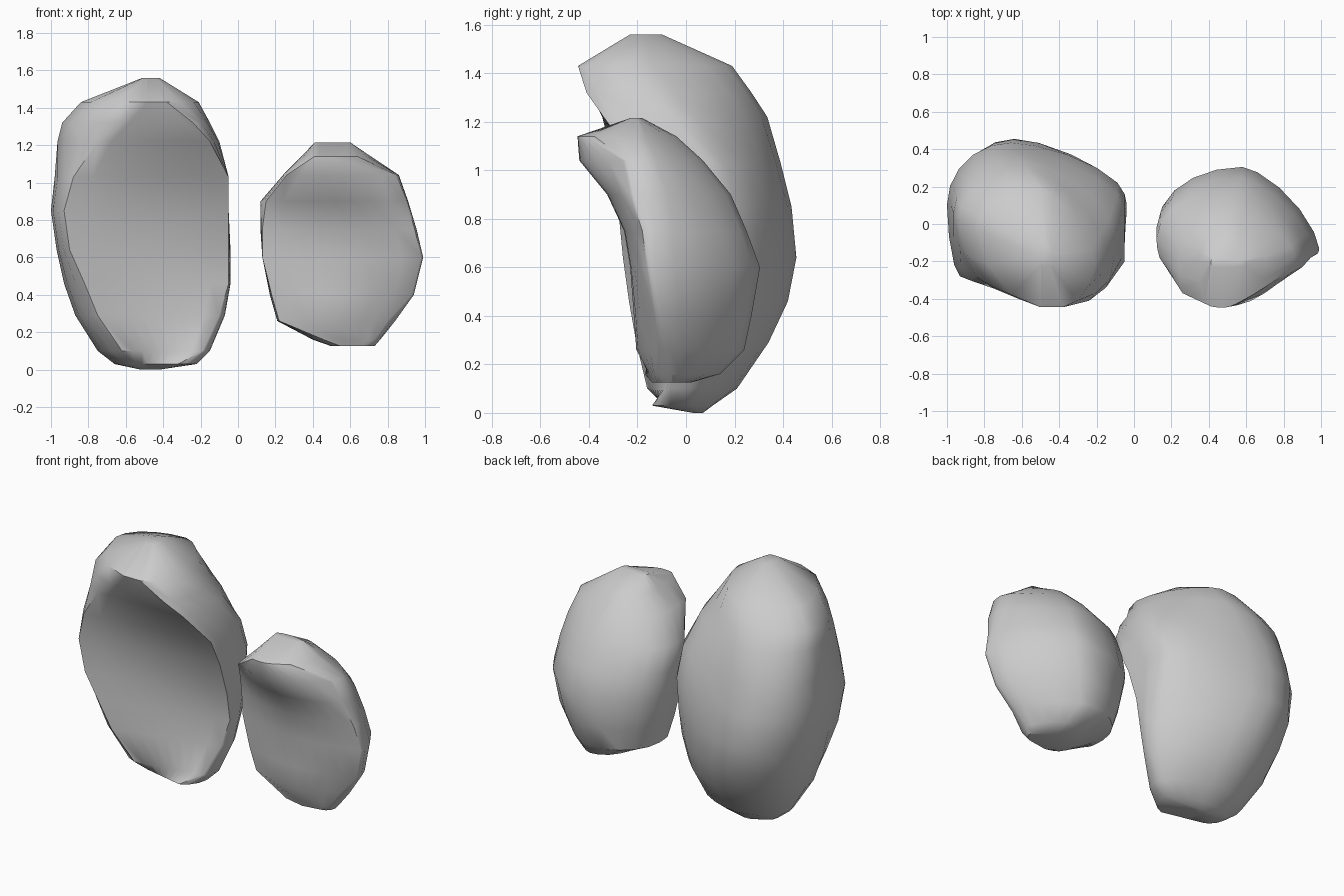
import bpy, bmesh, math

ARC = 5    # segments per back quarter
FACE = 8   # segments across the front face


def curve(a, b, k, horizontal_start, steps):
    """Superellipse arc from a to b (end point left out)."""
    cx, cy = (b[0], a[1]) if horizontal_start else (a[0], b[1])
    pts = []
    for i in range(steps):
        t = math.pi / 2 * i / steps
        ca, sb = math.cos(t) ** (2 / k), abs(math.sin(t)) ** (2 / k)
        pts.append((cx + (a[0] - cx) * ca + (b[0] - cx) * sb,
                    cy + (a[1] - cy) * ca + (b[1] - cy) * sb))
    return pts


def section(row, back_right):
    """Ring: left side, rounded back, right side, then a front face between two rims."""
    z, xl, yl, lx, ly, rx, ry, xr, yr, xb, yb, dent = row
    ring = curve((xl, yl), (xb, yb), 2.0, True, ARC)
    ring += curve((xb, yb), (xr, yr), back_right, False, ARC)
    ring += curve((xr, yr), (rx, ry), 1.7, True, 3)
    for i in range(FACE):
        t = i / FACE
        ring.append((rx + (lx - rx) * t,
                     ry + (ly - ry) * t + dent * math.sin(math.pi * t)))
    ring += curve((lx, ly), (xl, yl), 1.7, False, 3)
    return [(x, y, z) for x, y in ring]


def loft(name, rows, back_right):
    bm = bmesh.new()
    rings = [[bm.verts.new(p) for p in section(r, back_right)] for r in rows]
    m = len(rings[0])
    for lo, hi in zip(rings, rings[1:]):
        for i in range(m):
            j = (i + 1) % m
            bm.faces.new((lo[i], lo[j], hi[j], hi[i]))
    bm.faces.new(rings[0])
    bm.faces.new(rings[-1])
    bmesh.ops.recalc_face_normals(bm, faces=bm.faces)
    mesh = bpy.data.meshes.new(name)
    bm.to_mesh(mesh)
    bm.free()
    ob = bpy.data.objects.new(name, mesh)
    bpy.context.collection.objects.link(ob)
    bpy.ops.object.select_all(action='DESELECT')
    ob.select_set(True)
    bpy.context.view_layer.objects.active = ob
    bpy.ops.object.shade_smooth_by_angle(angle=math.radians(40))


# columns: z, left xy, left rim xy, right rim xy, right xy, back xy, front dent
loft("large_stone", [
    (0.00, -.52, .05, -.50, .03, -.44, .03, -.42, .05, -.47, .07, 0),
    (0.03, -.66, .02, -.58, -.08, -.32, -.14, -.22, .00, -.48, .11, 0),
    (0.10, -.75, .02, -.62, -.16, -.19, -.08, -.15, .02, -.49, .21, 0),
    (0.29, -.87, .03, -.75, -.205, -.10, -.03, -.07, .05, -.53, .34, .01),
    (0.46, -.93, .05, -.82, -.235, -.05, -.01, -.04, .07, -.58, .42, .02),
    (0.64, -.97, .08, -.90, -.26, -.05, -.04, -.04, .11, -.64, .455, .03),
    (0.85, -1.0, .10, -.93, -.28, -.05, -.11, -.05, .16, -.66, .435, .03),
    (1.03, -.98, .10, -.88, -.30, -.05, -.20, -.05, .09, -.65, .39, .02),
    (1.22, -.965, .06, -.75, -.345, -.15, -.34, -.10, -.05, -.60, .335, 0),
    (1.32, -.94, .02, -.63, -.395, -.24, -.41, -.15, -.14, -.56, .27, 0),
    (1.43, -.84, -.03, -.50, -.445, -.38, -.445, -.21, -.23, -.50, .19, 0),
    (1.56, -.51, -.17, -.49, -.23, -.44, -.23, -.42, -.18, -.47, -.10, 0),
], 1.55)

loft("small_stone", [
    (0.125, .50, -.08, .55, -.14, .68, -.12, .73, -.06, .60, .02, 0),
    (0.16, .40, -.08, .46, -.17, .73, -.13, .76, -.06, .58, .14, 0),
    (0.26, .21, -.03, .22, -.13, .80, -.12, .84, -.07, .52, .24, -.08),
    (0.40, .17, -.01, .18, -.14, .93, -.13, .94, -.10, .54, .27, -.08),
    (0.60, .13, .00, .13, -.14, .98, -.16, .99, -.13, .58, .305, -.08),
    (0.75, .12, -.02, .13, -.15, .945, -.18, .955, -.13, .57, .25, -.09),
    (0.90, .12, -.08, .15, -.20, .90, -.23, .91, -.14, .55, .185, -.11),
    (1.04, .24, -.20, .26, -.37, .84, -.26, .86, -.17, .52, .07, -.12),
    (1.14, .34, -.20, .41, -.44, .58, -.41, .71, -.20, .52, -.04, -.02),
    (1.215, .41, -.20, .42, -.23, .58, -.23, .60, -.20, .50, -.18, 0),
], 1.45)
